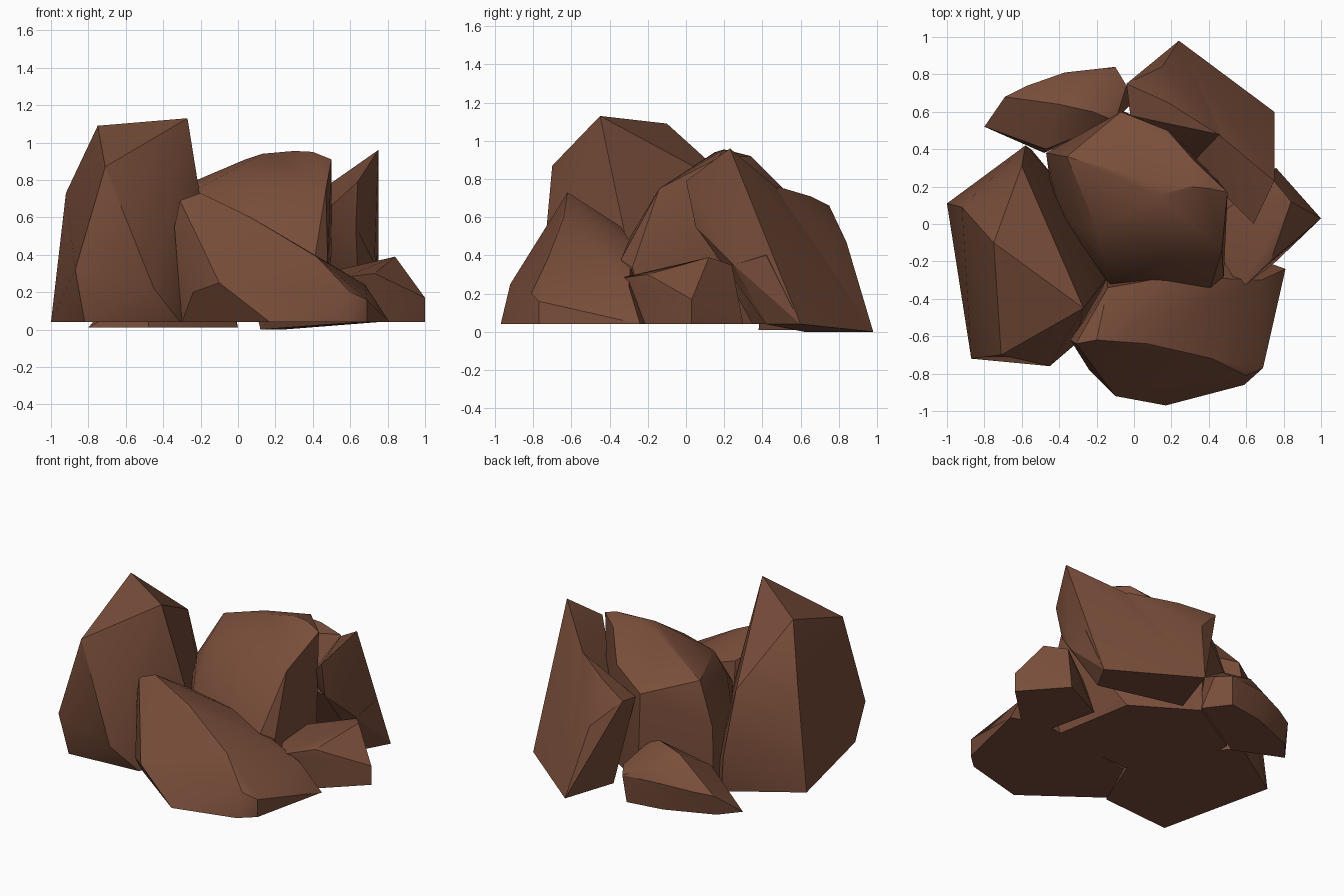
import bpy, bmesh, math

mat = bpy.data.materials.new("brown_rock")
mat.diffuse_color = (0.19, 0.075, 0.042, 1)


def rock(name, pts):
    """Faceted boulder wrapped around a few corner points."""
    bm = bmesh.new()
    for p in pts:
        bm.verts.new(p)
    res = bmesh.ops.convex_hull(bm, input=bm.verts)
    loose = [g for g in res["geom_interior"] + res["geom_unused"]
             if isinstance(g, bmesh.types.BMVert)]
    bmesh.ops.delete(bm, geom=list(set(loose)), context='VERTS')
    bmesh.ops.dissolve_limit(bm, angle_limit=math.radians(3), verts=bm.verts, edges=bm.edges)
    bmesh.ops.recalc_face_normals(bm, faces=bm.faces)
    me = bpy.data.meshes.new(name)
    bm.to_mesh(me)
    bm.free()
    me.materials.append(mat)
    ob = bpy.data.objects.new(name, me)
    bpy.context.collection.objects.link(ob)
    bpy.ops.object.select_all(action='DESELECT')
    ob.select_set(True)
    bpy.context.view_layer.objects.active = ob
    bpy.ops.object.shade_smooth_by_angle(angle=math.radians(28))


# tall rock on the left
rock("tall_left_rock", [
    (-.27, -.45, 1.13), (-.75, -.10, 1.09), (-.71, -.70, .87), (-.60, .31, .72),
    (-.92, .09, .73), (-.91, .08, .3), (-1, .11, .04), (-.88, -.30, .45),
    (-.87, -.72, .32), (-.82, -.68, .04), (-.45, -.76, .22), (-.31, -.64, .04),
    (-.14, -.28, .32), (-.16, -.26, .04), (-.30, .10, .04), (-.58, .42, .30),
    (-.55, .40, .04)])

# wide rock at the front
rock("front_rock", [
    (-.20, -.62, .73), (-.31, -.64, .69), (-.34, -.62, .55), (.07, -.64, .60),
    (-.14, -.34, .55), (.20, -.28, .45), (.60, -.81, .20), (.69, -.77, .16),
    (.42, -.72, .39), (.68, -.30, .24), (.81, -.24, .04), (.70, -.20, .04),
    (.69, -.77, .04), (.59, -.86, .04), (.17, -.97, .04), (-.10, -.92, .25),
    (-.24, -.78, .20), (-.30, -.62, .04), (-.15, -.28, .04), (.50, -.18, .04)])

# rounded boulder in the middle
rock("centre_boulder", [
    (.13, .15, .94), (.30, .20, .955), (.40, .19, .95), (.50, .17, .91),
    (.04, .24, .91), (.32, .34, .92), (-.20, -.02, .76), (-.30, -.02, .62),
    (.10, -.12, .76), (.47, -.14, .75), (-.36, .36, .74),
    (-.07, .60, .66), (.18, .50, .76), (-.47, .38, .45), (-.13, -.32, .42),
    (.20, -.29, .50), (.41, -.34, .38), (.48, -.28, .34), (.50, .15, .40),
    (-.46, .36, .04), (-.05, .60, .04), (.35, .35, .04), (.45, -.22, .04),
    (-.15, -.26, .04), (-.40, .05, .35), (-.42, .02, .04)])

# leaning slab at the back right: a low ridge and a high outer end
rock("back_right_slab", [
    (.45, .48, .76), (.18, .65, .71), (-.04, .75, .66), (-.02, .58, .62),
    (.15, .84, .47), (.24, .98, 0), (.75, .60, .04), (.75, .42, .40),
    (.73, .25, .35), (.12, .62, 0), (.32, .30, .45), (.65, .42, .04)])
rock("back_right_slab_end", [
    (.75, .23, .96), (.64, 0, .79), (.54, .40, .81), (.45, .48, .75),
    (.75, .60, .04), (.24, .98, 0), (.73, .25, .35), (.32, .32, .50),
    (.63, .05, .55), (.65, .42, .04)])

# low rock at the back left
rock("back_left_rock", [
    (-.22, .60, .38), (-.30, .78, .28), (-.40, .64, .35), (-.69, .68, .15),
    (-.57, .74, .17), (-.37, .81, .20), (-.80, .52, .01), (-.69, .65, .01),
    (-.10, .84, .20), (-.04, .74, .22), (-.12, .82, .01), (0, .66, .01),
    (-.10, .55, .32), (-.47, .40, .20), (-.48, .38, .01), (-.37, .78, .01)])

# small rock on the right
rock("small_right_rock", [
    (.84, .12, .39), (1, .03, .17), (1, .03, .04), (.69, .02, .34),
    (.74, .24, .35), (.73, -.20, .30), (.57, -.35, .28), (.76, -.20, .04),
    (.55, -.30, .04), (.45, -.15, .28), (.45, .05, .30), (.45, .15, .04),
    (.76, .30, .04)])
